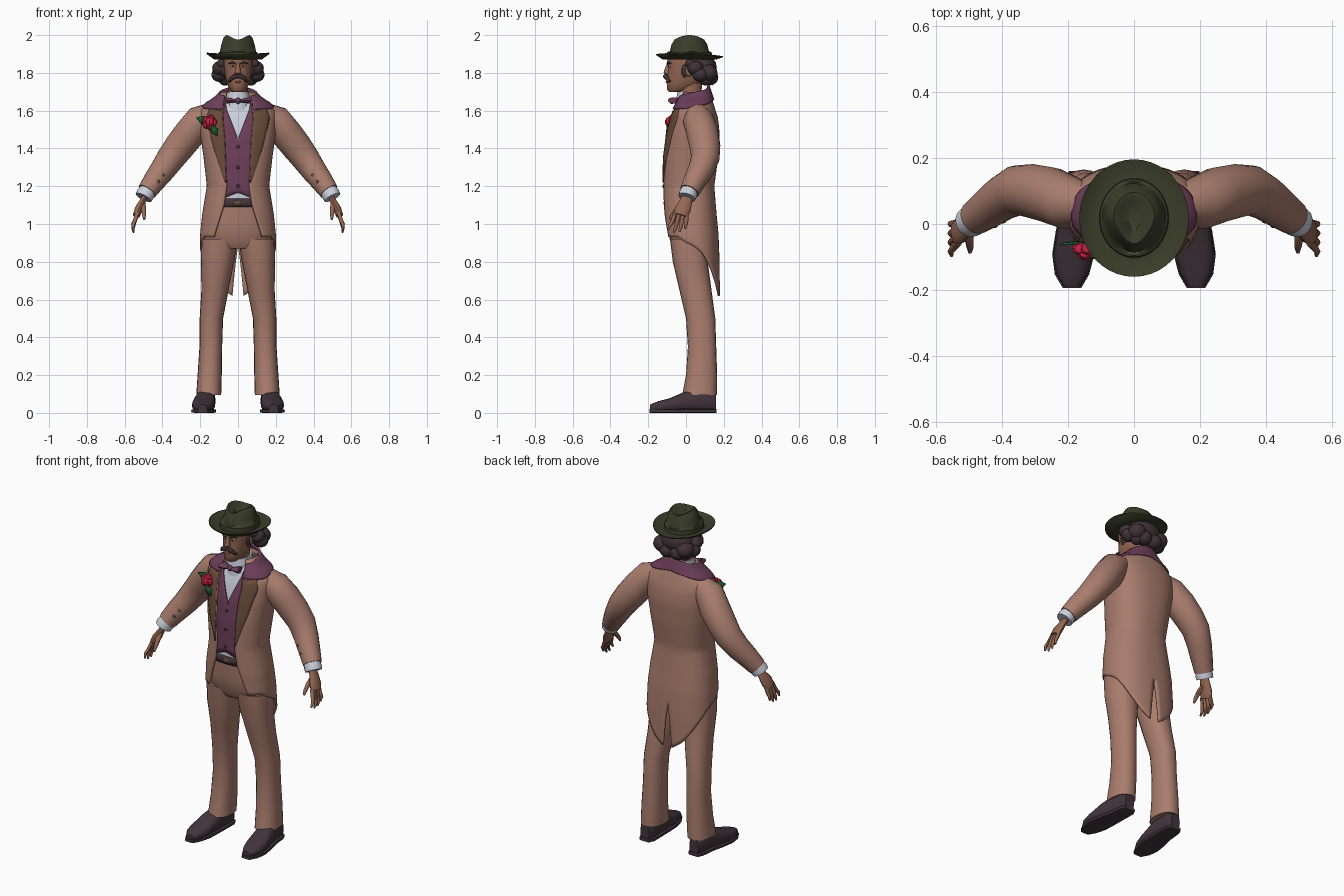
import bpy, bmesh, math
from mathutils import Vector, Matrix

cube = bpy.data.objects.get("Cube")
if cube:
    bpy.data.objects.remove(cube, do_unlink=True)


def material(name, *rgb):
    m = bpy.data.materials.new(name)
    m.use_nodes = True
    m.diffuse_color = (*rgb, 1)
    m.node_tree.nodes["Principled BSDF"].inputs["Base Color"].default_value = (*rgb, 1)
    return m


CLOTH = material("tan cloth", .40, .205, .155)
LAPEL = material("brown lapel", .14, .07, .042)
PLUM = material("plum", .15, .048, .10)
LINEN = material("white linen", .60, .63, .72)
SKIN = material("skin", .30, .135, .085)
DARK = material("dark hair", .05, .032, .038)
LEATHER = material("dark leather", .055, .036, .045)
FELT = material("olive felt", .042, .046, .022)
ROSE = material("rose red", .60, .018, .06)
LEAF = material("leaf green", .01, .10, .03)


def finish(name, bm, mat, mirror=False, solid=0, closed=True, angle=45):
    if closed:
        bmesh.ops.recalc_face_normals(bm, faces=bm.faces)
    me = bpy.data.meshes.new(name)
    bm.to_mesh(me)
    bm.free()
    me.materials.append(mat)
    ob = bpy.data.objects.new(name, me)
    bpy.context.collection.objects.link(ob)
    bpy.ops.object.select_all(action='DESELECT')
    ob.select_set(True)
    bpy.context.view_layer.objects.active = ob
    bpy.ops.object.shade_smooth_by_angle(angle=math.radians(angle))
    if mirror:
        ob.modifiers.new("Mirror", 'MIRROR').merge_threshold = .0005
    if solid:
        s = ob.modifiers.new("Thickness", 'SOLIDIFY')
        s.thickness, s.offset = solid, -1
    return ob


def lerp(table, t):
    """Linear lookup in rows whose first entry is the key."""
    if t <= table[0][0]:
        return table[0][1:]
    for a, b in zip(table, table[1:]):
        if t <= b[0]:
            k = (t - a[0]) / (b[0] - a[0])
            return [p + (q - p) * k for p, q in zip(a[1:], b[1:])]
    return table[-1][1:]


def power(v, p):
    return math.copysign(abs(v) ** p, v)


def loft(name, mat, rings, mirror=False, n=16, e=1.0):
    """Closed skin over rings of (centre, axis, axis)."""
    bm = bmesh.new()
    loops = []
    for c, u, v in rings:
        ang = [2 * math.pi * i / n for i in range(n)]
        loops.append([bm.verts.new(Vector(c) + Vector(u) * power(math.cos(a), e)
                                   + Vector(v) * power(math.sin(a), e)) for a in ang])
    for a, b in zip(loops, loops[1:]):
        for i in range(n):
            bm.faces.new((a[i], a[(i + 1) % n], b[(i + 1) % n], b[i]))
    bm.faces.new(loops[0])
    bm.faces.new(loops[-1])
    return finish(name, bm, mat, mirror)


def column(name, mat, rows, mirror=False, n=20, e=1.0):
    """Upright loft from rows of z, x, half width, front y, back y."""
    return loft(name, mat, [((x, (f + b) / 2, z), (w, 0, 0), (0, (b - f) / 2, 0))
                            for z, x, w, f, b in rows], mirror, n, e)


def tube(name, mat, pts, radii, mirror=False, flat=1.0, n=14):
    """Loft along a path; flat scales the radius across the fore-aft axis."""
    pts = [Vector(p) for p in pts]
    rings = []
    for i, p in enumerate(pts):
        t = (pts[min(i + 1, len(pts) - 1)] - pts[max(i - 1, 0)]).normalized()
        ref = Vector((0, 1, 0)) if abs(t.y) < .9 else Vector((0, 0, 1))
        u = (ref - t * ref.dot(t)).normalized()
        rings.append((p, u * radii[i], t.cross(u) * radii[i] * flat))
    return loft(name, mat, rings, mirror, n)


def ball(name, mat, loc, size, mirror=False, seg=14, angle=60):
    bm = bmesh.new()
    bmesh.ops.create_uvsphere(bm, u_segments=seg, v_segments=seg // 2 + 1, radius=1,
                              matrix=Matrix.Translation(loc) @ Matrix.Diagonal((*size, 1)))
    return finish(name, bm, mat, mirror, angle=angle)


# Torso section: z, half width, front y, back y
BODY = [(.60, .20, -.11, .180), (.80, .205, -.112, .178), (.95, .20, -.118, .172),
        (1.05, .19, -.124, .162), (1.20, .165, -.125, .150), (1.35, .182, -.122, .170),
        (1.48, .20, -.105, .178), (1.56, .205, -.085, .170), (1.60, .20, -.07, .157),
        (1.64, .165, -.052, .145), (1.67, .118, -.04, .135), (1.70, .088, -.025, .125),
        (1.74, .07, -.01, .112)]
N = 2.4


def turn(x, z):
    """Angle on the torso section where it reaches the half breadth x."""
    return math.asin(min(.97, max(0, x / lerp(BODY, z)[0])) ** (N / 2))


def patch(name, mat, lo, hi, start, end, off, nu=12, nv=16, solid=.01):
    """Mirrored cloth panel on the torso section, from start to end angle."""
    bm = bmesh.new()
    grid = []
    for i in range(nu + 1):
        u, line = i / nu, []
        z0, z1 = lerp(lo, u)[0], lerp(hi, u)[0]
        for j in range(nv + 1):
            z = z0 + (z1 - z0) * j / nv
            w, f, b = lerp(BODY, z)
            t = start(z) + (end(z) - start(z)) * u
            x = (w + off) * abs(math.sin(t)) ** (2 / N)
            y = (f + b) / 2 - ((b - f) / 2 + off) * power(math.cos(t), 2 / N)
            line.append(bm.verts.new((x if x > 1e-4 else 0, y, z)))
        grid.append(line)
    for a, b in zip(grid, grid[1:]):
        for j in range(nv):
            bm.faces.new((a[j], b[j], b[j + 1], a[j + 1]))
    return finish(name, bm, mat, True, solid, closed=False)


GAP = [(.93, .13), (1.10, .075), (1.20, .06), (1.45, .07), (1.56, .08), (1.66, .07), (1.74, .05)]
EDGE = [(1.22, .066), (1.40, .125), (1.56, .165), (1.62, .145)]
NECK = [(1.45, 0), (1.62, .068)]
HEM = [(0, .93), (.2, .93), (.37, .89), (.5, .85), (.61, .80), (.74, .73), (.88, .66), (1, .62)]


def front(z):
    return turn(lerp(GAP, z)[0], z)


# Coat, lapels, collar and the layers below them
patch("tailcoat", CLOTH, HEM, [(0, 1.70)], front,
      lambda z: math.pi - .4 * max(0, .88 - z), 0, 32, 40, .012)
patch("lapels", LAPEL, [(0, 1.22)], [(0, 1.60), (1, 1.615)], front,
      lambda z: turn(lerp(EDGE, z)[0], z), .006, 5)
patch("coat_collar", PLUM, [(0, 1.61), (.3, 1.615), (1, 1.665)], [(0, 1.68), (1, 1.735)],
      front, lambda z: math.pi, .011, 20, 8, .014)
patch("waistcoat", PLUM, [(0, 1.165), (.5, 1.135), (1, 1.135)], [(0, 1.64)],
      lambda z: turn(lerp(NECK, z)[0], z), lambda z: max(front(z) + .2, .8), -.008, 10)
patch("shirt_front", LINEN, [(0, 1.10)], [(0, 1.66)], lambda z: 0,
      lambda z: front(z) + .1, -.018, 8)
patch("belt", LEATHER, [(0, 1.09)], [(0, 1.135)], lambda z: 0, lambda z: math.pi, -.012, 16, 2)
ball("belt_buckle", LAPEL, (0, -.113, 1.112), (.02, .006, .015), seg=8)
for z in (1.20, 1.30, 1.41):
    ball("waistcoat_button", LEATHER, (0, lerp(BODY, z)[1] + .005, z), (.009, .005, .009), seg=10)

# Trousers: z, x, half width, front y, back y
column("trouser_seat", CLOTH, [(.87, 0, .13, -.06, .11), (.91, 0, .182, -.085, .13),
       (1.0, 0, .18, -.095, .14), (1.11, 0, .16, -.10, .135)], n=24, e=.85)
column("trouser_legs", CLOTH, [(.095, .155, .066, -.02, .165), (.2, .15, .064, 0, .165),
       (.35, .144, .06, .01, .16), (.5, .141, .062, .0, .155), (.65, .122, .072, -.035, .135),
       (.8, .108, .088, -.07, .115), (.92, .098, .096, -.085, .12)], True, e=.9)

# Shoes: y, x, half width, height
SHOE = [(.158, .163, .03, .09), (.13, .163, .044, .115), (.05, .168, .048, .125),
        (-.02, .177, .056, .10), (-.09, .184, .060, .07), (-.15, .188, .048, .055),
        (-.19, .188, .024, .038)]
loft("shoes", LEATHER, [((x, y, h / 2 + .006), (w, 0, 0), (0, 0, h / 2)) for y, x, w, h in SHOE],
     True, e=.75)
loft("shoe_soles", LEATHER, [((x, y * 1.02, .01), (w + .004, 0, 0), (0, 0, .01))
                             for y, x, w, h in SHOE], True, e=.4)

# Sleeves, cuffs and hands
tube("sleeves", CLOTH, [(.13, .06, 1.59), (.20, .065, 1.55), (.255, .088, 1.48), (.31, .10, 1.41),
     (.355, .102, 1.35), (.40, .078, 1.285), (.445, .045, 1.225), (.482, .018, 1.172)],
     [.058, .082, .085, .082, .076, .068, .06, .052], True, n=18)
tube("shirt_cuffs", LINEN, [(.472, .022, 1.185), (.492, .01, 1.155), (.50, .005, 1.14)],
     [.045, .049, .047], True)
tube("palms", SKIN, [(.49, .008, 1.15), (.508, -.002, 1.115), (.525, -.017, 1.08),
     (.538, -.028, 1.045)], [.028, .034, .043, .038], True, flat=.5)
for k in range(4):
    y, drop = -.056 + .02 * k, (.015, 0, .003, .02)[k]
    tube("finger", SKIN, [(.532, y, 1.06), (.547, y - .015 + .004 * k, 1.015),
         (.556, y - .028 + .008 * k, .98 + drop), (.553, y - .04 + .01 * k, .955 + drop)],
         [.0115, .011, .0095, .005], True, n=8)
tube("thumb", SKIN, [(.505, -.01, 1.11), (.500, -.045, 1.08), (.497, -.07, 1.05),
     (.497, -.085, 1.025)], [.014, .014, .011, .006], True, n=8)
for x, y, z in ((.397, .009, 1.26), (.422, -.005, 1.225)):
    ball("sleeve_button", LAPEL, (x, y, z), (.01, .008, .01), True, seg=8)

# Neck, shirt collar and bow tie
column("neck", SKIN, [(1.62, 0, .05, -.03, .08), (1.76, 0, .05, -.05, .085)])
column("shirt_collar", LINEN, [(1.60, 0, .078, -.058, .11), (1.65, 0, .068, -.053, .10),
       (1.70, 0, .057, -.045, .098)])
tube("bow_tie", PLUM, [(0, -.068, 1.652), (.014, -.07, 1.652), (.035, -.07, 1.653),
     (.058, -.064, 1.654)], [.012, .016, .026, .034], True, flat=.5, n=10).modifiers["Mirror"]
ball("bow_knot", PLUM, (0, -.075, 1.652), (.015, .014, .017), seg=10)

# Head and face
column("head", SKIN, [(1.698, 0, .028, -.088, -.02), (1.712, 0, .044, -.10, .03),
       (1.745, 0, .060, -.102, .08), (1.79, 0, .070, -.099, .105), (1.83, 0, .075, -.094, .115),
       (1.86, 0, .077, -.10, .12), (1.91, 0, .072, -.09, .115)], e=.92)
column("nose", SKIN, [(1.788, 0, .012, -.106, -.08), (1.80, 0, .018, -.119, -.08),
       (1.815, 0, .014, -.116, -.08), (1.855, 0, .008, -.10, -.08)], n=10)
ball("ears", SKIN, (.076, .015, 1.81), (.012, .02, .03), True)
ball("eyes", LINEN, (.028, -.086, 1.836), (.012, .008, .006), True, seg=10)
ball("pupils", DARK, (.028, -.092, 1.836), (.005, .004, .005), True, seg=8)
tube("eyebrows", DARK, [(.012, -.098, 1.848), (.03, -.096, 1.856), (.05, -.080, 1.85)],
     [.005, .006, .003], True, n=8)
tube("moustache", DARK, [(0, -.104, 1.782), (.016, -.109, 1.782), (.034, -.10, 1.771),
     (.046, -.09, 1.755), (.054, -.082, 1.757)], [.009, .013, .011, .007, .003], True, n=10)
ball("lower_lip", SKIN, (0, -.10, 1.752), (.018, .008, .006), seg=10)

# Wavy hair
ball("hair_back", DARK, (0, .085, 1.83), (.105, .078, .07))
for x, y, z, r in ((.095, .05, 1.825, .043), (.10, .075, 1.79, .042), (.075, .115, 1.80, .052),
                   (.035, .125, 1.775, .046), (.068, .105, 1.765, .036), (.085, .025, 1.85, .028)):
    ball("hair_curls", DARK, (x, y, z), (r, r, r * .9), True)
ball("sideburns", DARK, (.073, -.008, 1.81), (.009, .016, .035), True, seg=10)

# Hat: each ring gives scale x, scale y, height, then the crown is arched front to back
bm = bmesh.new()
SEG, CY, loops = 40, .018, []
for k, (rx, ry, z) in enumerate([(.09, .105, 1.872), (.125, .14, 1.870), (.166, .176, 1.888),
        (.166, .178, 1.894), (.128, .143, 1.880), (.105, .12, 1.882), (.103, .118, 1.908),
        (.096, .112, 1.912), (.088, .105, 1.95), (.077, .095, 1.985), (.062, .078, 2.0),
        (.045, .06, 1.99), (.02, .04, 1.966)]):
    ring = []
    for i in range(SEG):
        a = 2 * math.pi * i / SEG
        s, c = math.sin(a), math.cos(a)
        x, y, h = rx * c, CY + ry * s, z
        if k in (2, 3):
            h += .012 * c * c - .006 * s
        if k >= 8:
            x *= 1 - .3 * max(0, -s)
            h -= .035 * s * s * (ry / .095) ** 2
        ring.append(bm.verts.new((x, y, h)))
    loops.append(ring)
for a, b in zip(loops, loops[1:]):
    for i in range(SEG):
        bm.faces.new((a[i], a[(i + 1) % SEG], b[(i + 1) % SEG], b[i]))
bm.faces.new(loops[0])
bm.faces.new(loops[-1])
finish("hat", bm, FELT)

# Rose with its leaves on the right breast
ball("rose_heart", ROSE, (-.15, -.088, 1.54), (.026, .024, .028), seg=8, angle=20)
for k in range(5):
    a = 2 * math.pi * k / 5
    ball("rose_petal", ROSE, (-.15 + .02 * math.cos(a), -.075, 1.537 + .02 * math.sin(a)),
         (.022, .022, .022), seg=8, angle=20)
for x, y, z, dx, dz in ((-.185, -.05, 1.55, -.038, .014), (-.125, -.092, 1.495, .016, -.03)):
    bm = bmesh.new()
    d, s = Vector((dx, -.004, dz)), Vector((-dz, 0, dx)) * .6
    c = Vector((x, y - .012, z))
    bm.faces.new([bm.verts.new(p) for p in (c - d, c - s, c + d, c + s)])
    finish("rose_leaf", bm, LEAF, solid=.008, closed=False)
